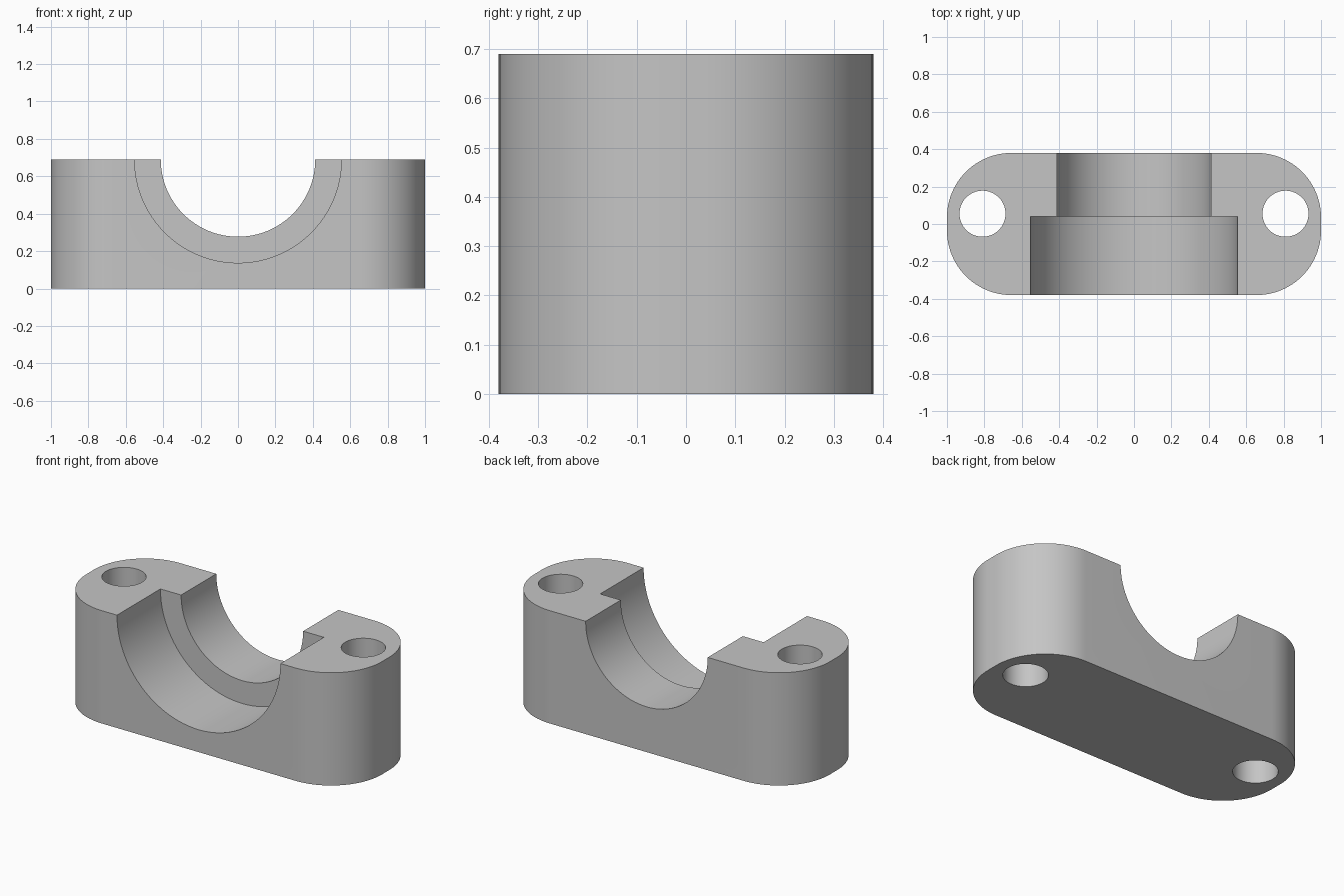
import bpy, bmesh, math
from mathutils import Matrix

cube = bpy.data.objects.get("Cube")
if cube:
    bpy.data.objects.remove(cube, do_unlink=True)

HALF_X, HALF_Y, HEIGHT = 1.0, 0.38, 0.69
CORNER = 0.345

grey = bpy.data.materials.new("plain grey")
grey.use_nodes = True
colour = (0.56, 0.56, 0.56, 1)
grey.diffuse_color = colour
grey.node_tree.nodes["Principled BSDF"].inputs["Base Color"].default_value = colour


def make_object(name, bm):
    bmesh.ops.recalc_face_normals(bm, faces=bm.faces)
    mesh = bpy.data.meshes.new(name)
    bm.to_mesh(mesh)
    bm.free()
    mesh.materials.append(grey)
    ob = bpy.data.objects.new(name, mesh)
    bpy.context.collection.objects.link(ob)
    return ob


def cylinder(name, radius, depth, centre, lying=False):
    bm = bmesh.new()
    turn = Matrix.Rotation(math.pi / 2, 4, "X") if lying else Matrix()
    bmesh.ops.create_cone(bm, cap_ends=True, segments=96, radius1=radius,
                          radius2=radius, depth=depth,
                          matrix=Matrix.Translation(centre) @ turn)
    ob = make_object(name, bm)
    ob.hide_render = True
    return ob


# Block with rounded ends, extruded upward
bm = bmesh.new()
outline = []
steps = 24
for quarter, (sx, sy) in enumerate([(1, 1), (-1, 1), (-1, -1), (1, -1)]):
    for i in range(steps + 1):
        a = (quarter + i / steps) * math.pi / 2
        outline.append(bm.verts.new((sx * (HALF_X - CORNER) + CORNER * math.cos(a),
                                     sy * (HALF_Y - CORNER) + CORNER * math.sin(a), 0)))
base = bm.faces.new(outline)
grown = bmesh.ops.extrude_face_region(bm, geom=[base], use_keep_orig=True)
top = [v for v in grown["geom"] if isinstance(v, bmesh.types.BMVert)]
bmesh.ops.translate(bm, verts=top, vec=(0, 0, HEIGHT))
block = make_object("bearing_block", bm)

# Stepped half-round saddle and two bolt holes
cutters = [
    cylinder("narrow_bore_cutter", 0.413, 2, (0, 0, HEIGHT), lying=True),
    cylinder("wide_bore_cutter", 0.553, 1, (0, 0.04 - 0.5, HEIGHT), lying=True),
]
for side, x in (("left", 0.81), ("right", -0.81)):
    cutters.append(cylinder(side + "_hole_cutter", 0.123, 2, (x, 0.055, 0.35)))

for cutter in cutters:
    cut = block.modifiers.new(cutter.name, "BOOLEAN")
    cut.operation = "DIFFERENCE"
    cut.solver = "EXACT"
    cut.object = cutter

# Bake the cuts, then drop the cutters
bpy.context.view_layer.update()
graph = bpy.context.evaluated_depsgraph_get()
finished = bpy.data.meshes.new_from_object(block.evaluated_get(graph))
block.modifiers.clear()
block.data = finished
for cutter in cutters:
    bpy.data.objects.remove(cutter, do_unlink=True)

bpy.ops.object.select_all(action="DESELECT")
block.select_set(True)
bpy.context.view_layer.objects.active = block
bpy.ops.object.shade_smooth_by_angle(angle=math.radians(30))
